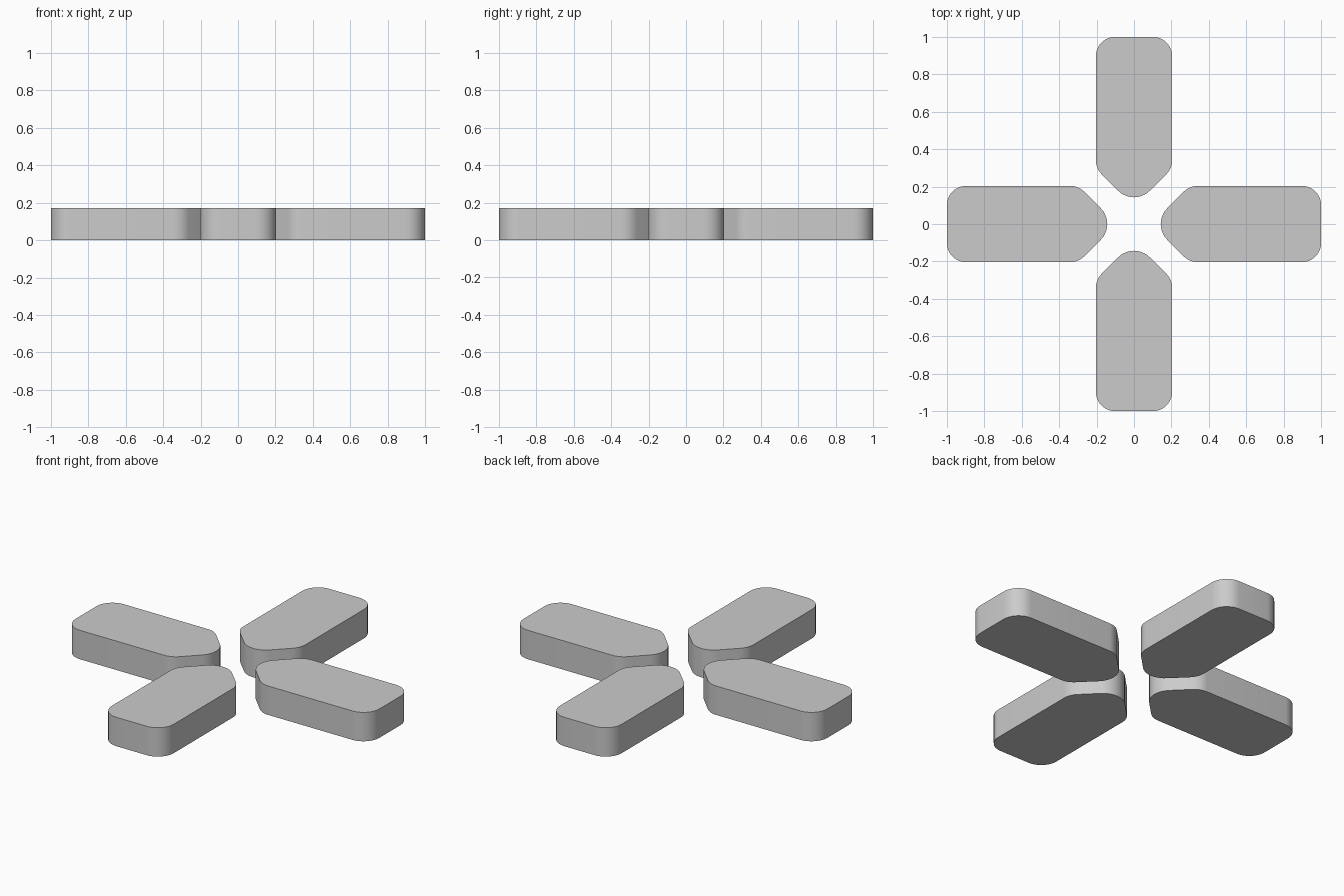
import bpy, bmesh
from math import pi, tan, cos, sin
from mathutils import Vector, Matrix

if "Cube" in bpy.data.objects:
    bpy.data.objects.remove(bpy.data.objects["Cube"])

HEIGHT = 0.172
HALF_W = 0.204
# Pad outline pointing along +x: (x, y, corner radius)
CORNERS = [
    (0.093, 0.0, 0.12),
    (0.297, -HALF_W, 0.11),
    (1.0, -HALF_W, 0.105),
    (1.0, HALF_W, 0.105),
    (0.297, HALF_W, 0.11),
]


def rounded_outline(corners, steps=10):
    """Replace every corner with a tangent arc."""
    pts = []
    n = len(corners)
    for i, (x, y, r) in enumerate(corners):
        p = Vector((x, y))
        a = (Vector(corners[i - 1][:2]) - p).normalized()
        b = (Vector(corners[(i + 1) % n][:2]) - p).normalized()
        half = a.angle(b) / 2
        centre = p + (a + b).normalized() * (r / sin(half))
        start = p + a * (r / tan(half)) - centre
        sweep = pi - 2 * half
        for k in range(steps + 1):
            t = sweep * k / steps
            c, s = cos(t), sin(t)
            pts.append(centre + Vector((start.x * c - start.y * s,
                                        start.x * s + start.y * c)))
    return pts


def make_pad(name, angle):
    bm = bmesh.new()
    face = bm.faces.new([bm.verts.new((p.x, p.y, 0)) for p in rounded_outline(CORNERS)])
    top = bmesh.ops.extrude_face_region(bm, geom=[face], use_keep_orig=True)["geom"]
    bmesh.ops.translate(bm, vec=(0, 0, HEIGHT),
                        verts=[g for g in top if isinstance(g, bmesh.types.BMVert)])
    bm.transform(Matrix.Rotation(angle, 4, 'Z'))
    bmesh.ops.recalc_face_normals(bm, faces=bm.faces[:])
    mesh = bpy.data.meshes.new(name)
    bm.to_mesh(mesh)
    bm.free()
    obj = bpy.data.objects.new(name, mesh)
    bpy.context.collection.objects.link(obj)
    bpy.ops.object.select_all(action='DESELECT')
    obj.select_set(True)
    bpy.context.view_layer.objects.active = obj
    bpy.ops.object.shade_smooth_by_angle(angle=pi / 6)


# Four direction pads around the centre
for i, side in enumerate(("right", "back", "left", "front")):
    make_pad(side + "_direction_button", i * pi / 2)
